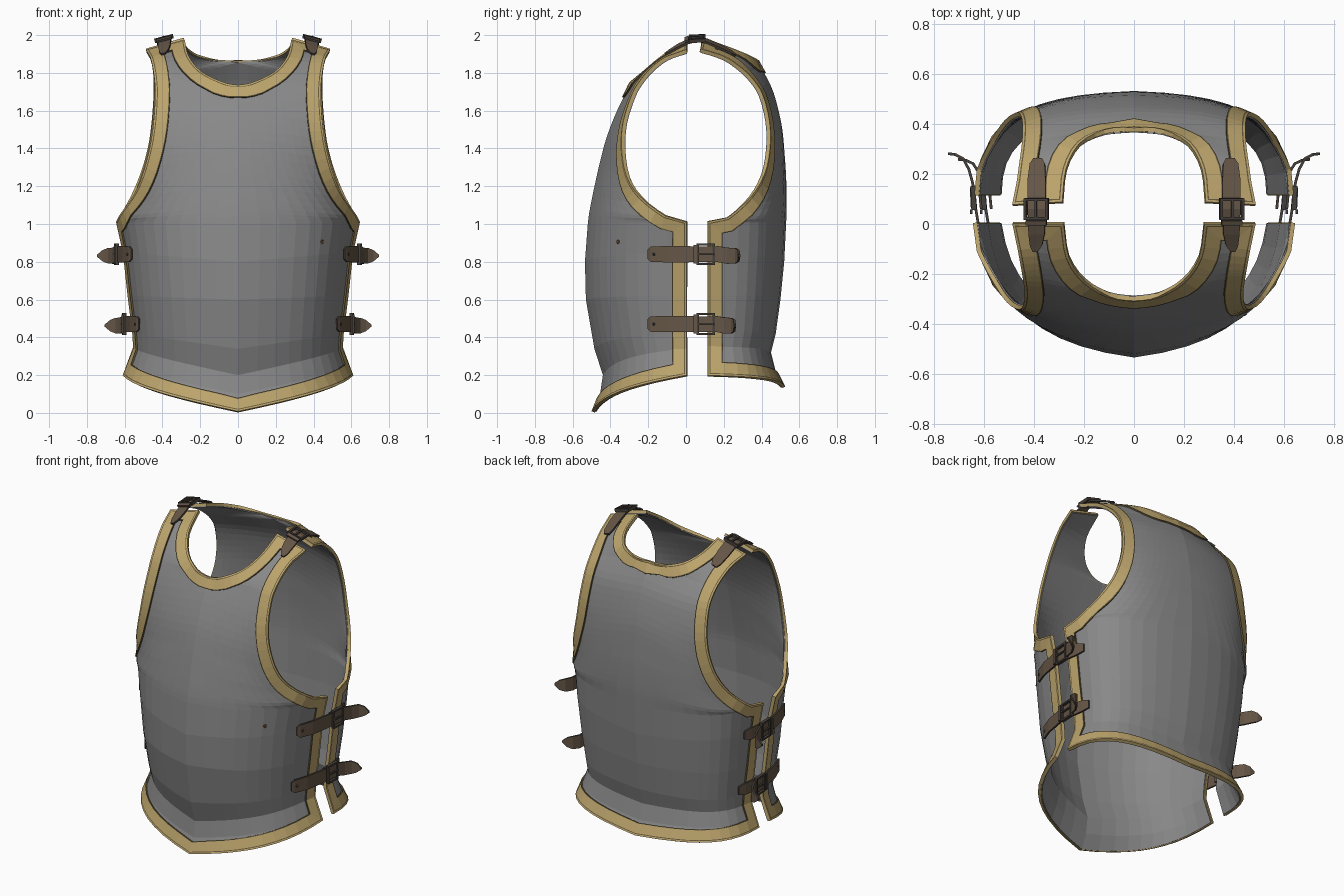
import bpy, bmesh
from mathutils import Vector, Matrix
from mathutils.bvhtree import BVHTree

if "Cube" in bpy.data.objects:
    bpy.data.objects.remove(bpy.data.objects["Cube"])


def material(name, rgb):
    m = bpy.data.materials.new(name)
    m.diffuse_color = (*rgb, 1)
    m.use_nodes = True
    m.node_tree.nodes["Principled BSDF"].inputs["Base Color"].default_value = m.diffuse_color
    return m


STEEL = material("grey steel", (0.25, 0.25, 0.25))
GOLD = material("brass trim", (0.50, 0.37, 0.15))
LINE = material("dark brass line", (0.13, 0.10, 0.045))
LEATHER = material("brown leather", (0.128, 0.091, 0.061))
IRON = material("dark buckle iron", (0.06, 0.05, 0.042))
RUST = material("rust rivet", (0.16, 0.08, 0.04))


def make(name, verts, faces, mats, idx=None, thick=0.0, offset=-1.0, rim=0):
    """Mesh object mirrored across x, optionally thickened."""
    me = bpy.data.meshes.new(name)
    me.from_pydata([tuple(v) for v in verts], [], faces)
    for m in mats:
        me.materials.append(m)
    if idx:
        me.polygons.foreach_set("material_index", idx)
    ob = bpy.data.objects.new(name, me)
    bpy.context.collection.objects.link(ob)
    ob.modifiers.new("mirror", 'MIRROR').merge_threshold = 0.0005
    if thick:
        s = ob.modifiers.new("thickness", 'SOLIDIFY')
        s.thickness, s.offset, s.material_offset_rim = thick, offset, rim


# Each row: centre or neck point, side or armhole point, bulge in x, bulge in z
FRONT = [
    ((0, -.49, .01), (.60, 0, .20), .90, .60), ((0, -.455, .10), (.575, 0, .26), .90, .65),
    ((0, -.44, .20), (.545, 0, .34), .90, .75), ((0, -.485, .34), (.55, 0, .42), .90, .85),
    ((0, -.53, .60), (.575, 0, .62), .90, .9), ((0, -.535, .80), (.60, 0, .85), .90, .9),
    ((0, -.52, 1.0), (.635, 0, 1.01), .88, .9), ((0, -.505, 1.1), (.62, -.11, 1.04), .82, .8),
    ((0, -.48, 1.22), (.55, -.24, 1.14), .75, .7), ((0, -.455, 1.33), (.50, -.31, 1.25), .65, .6),
    ((0, -.42, 1.46), (.46, -.335, 1.40), .60, .6), ((0, -.365, 1.60), (.44, -.325, 1.54), .55, .5),
    ((0, -.30, 1.73), (.432, -.28, 1.68), .55, .5), ((.10, -.285, 1.75), (.435, -.24, 1.75), .5, .5),
    ((.20, -.225, 1.80), (.445, -.18, 1.82), .5, .5), ((.265, -.13, 1.88), (.46, -.10, 1.88), .5, .5),
    ((.285, 0, 1.965), (.48, 0, 1.915), .5, .5)]
BACK = [
    ((0, .515, .14), (.60, .12, .20), 1, .85), ((0, .475, .22), (.575, .12, .27), 1, .9),
    ((0, .45, .32), (.545, .12, .35), 1, 1), ((0, .475, .42), (.55, .12, .43), 1, 1),
    ((0, .50, .60), (.575, .12, .62), 1, 1), ((0, .52, .80), (.60, .12, .85), 1, 1),
    ((0, .53, 1.0), (.63, .12, 1.01), .95, .95), ((0, .533, 1.12), (.62, .22, 1.03), .88, .88),
    ((0, .53, 1.25), (.56, .34, 1.14), .78, .78), ((0, .522, 1.37), (.51, .41, 1.26), .7, .7),
    ((0, .51, 1.50), (.47, .438, 1.40), .62, .6), ((0, .485, 1.62), (.45, .435, 1.54), .6, .6),
    ((0, .45, 1.73), (.44, .40, 1.68), .55, .55), ((0, .38, 1.86), (.44, .35, 1.76), .55, .55),
    ((.12, .37, 1.865), (.445, .29, 1.82), .5, .5), ((.22, .32, 1.89), (.455, .22, 1.87), .5, .5),
    ((.275, .22, 1.93), (.465, .15, 1.90), .5, .5), ((.29, .09, 1.975), (.48, .08, 1.92), .5, .5)]
N = 10
CORNER = 6          # row where the armhole meets the side edge


def spline(pts, i, f, breaks):
    """Catmull-Rom point between pts[i] and pts[i+1], kinked at the breaks."""
    b, c = Vector(pts[i]), Vector(pts[i + 1])
    a = 2 * b - c if i == 0 or i in breaks else Vector(pts[i - 1])
    d = 2 * c - b if i + 2 >= len(pts) or i + 1 in breaks else Vector(pts[i + 2])
    if i in breaks and b.x == 0 and c.x > 0:      # neckline starts level
        a = Vector((-c.x, c.y, c.z))
    return 0.5 * (2 * b + (c - a) * f + (2 * a - 5 * b + 4 * c - d) * f * f
                  + (3 * b - a - 3 * c + d) * f ** 3)


def row_points(c, e, kx, kz, w, ridge):
    """Rational curve from the centre line out to the side."""
    d = e - c
    m = c + Vector((d.x * kx, d.y * (ridge if c.x == 0 else 0.35), d.z * kz))
    pts = []
    for i in range(N + 1):
        t = i / N
        a, b, g = (1 - t) ** 2, 2 * w * t * (1 - t), t * t
        pts.append((c * a + m * b + e * g) / (a + b + g))
    return pts


def plate(name, rows, w, ridge, sign):
    cs, es = [r[0] for r in rows], [r[1] for r in rows]
    neck_row = max(i for i, c in enumerate(cs) if c[0] == 0)
    grid, corner = [], 0
    for i in range(len(rows) - 1):
        steps = 3 if i >= CORNER else 1
        if i == CORNER:
            corner = len(grid)
        for s in range(steps):
            f = s / steps
            c = spline(cs, i, f, {neck_row})
            if i < neck_row or (i == neck_row and s == 0):
                c.x = 0
            e = spline(es, i, f, {CORNER})
            kx, kz = (rows[i][k] * (1 - f) + rows[i + 1][k] * f for k in (2, 3))
            grid.append(row_points(c, e, kx, kz, w, ridge))
    grid.append(row_points(Vector(cs[-1]), Vector(es[-1]), .5, .5, w, ridge))
    verts = [p for r in grid for p in r]
    faces = []
    for j in range(len(grid) - 1):
        for i in range(N):
            a = j * (N + 1) + i
            f = (a, a + 1, a + N + 2, a + N + 1)
            faces.append(f if sign > 0 else f[::-1])
    make(name, verts, faces, [STEEL], thick=0.015)
    tree = BVHTree.FromPolygons(verts, faces)

    # Edge trim: follow the whole border and step inwards on the surface
    neck = [r[0] for r in reversed(grid[:-1]) if r[0].x > 0]
    bottom = [r[0] for r in grid if r[0].x == 0][-1]
    path = grid[0] + [r[-1] for r in grid[1:]] + grid[-1][-2::-1] + neck + [bottom]
    corners = [grid[0][-1], grid[corner][-1], grid[-1][-1], grid[-1][0]]
    path = [p for p in path if any(p is c for c in corners)
            or all((p - c).length > 0.078 for c in corners)]
    steps = [-.005, .004, .009, .067, .073]
    tv, tf, ti = [], [], []
    for i, p in enumerate(path):
        n = tree.find_nearest(p)[1]
        dirs = []
        for a, b in ((i - 1, i), (i, i + 1)):
            if a >= 0 and b < len(path):
                dirs.append((n.cross(path[b] - path[a]) * sign).normalized())
        d1, d2 = dirs[0], dirs[-1]
        m = (d1 + d2) / max(0.6, 1 + d1.dot(d2))
        for s in steps:
            q, nn = p + m * s, n
            if s > 0:
                q, nn = tree.find_nearest(q)[:2]
            q = q + nn * 0.009
            if i in (0, len(path) - 1):
                q.x = 0
            tv.append(q)
    k = len(steps)
    for i in range(len(path) - 1):
        for j in range(k - 1):
            a = i * k + j
            f = (a, a + k, a + k + 1, a + 1)
            tf.append(f if sign > 0 else f[::-1])
            ti.append(j % 2)
    make(name + "_trim", tv, tf, [GOLD, LINE], ti, thick=0.018)


plate("front_plate", FRONT, 1.15, 0.13, 1)
plate("back_plate", BACK, 1.25, 0.06, -1)


def strap(name, pts, widths, across):
    """Leather ribbon along a path, with dark cut edges."""
    across = Vector(across).normalized()
    verts, faces = [], []
    for p, w in zip(pts, widths):
        verts += [Vector(p) - across * w / 2, Vector(p) + across * w / 2]
    for i in range(len(pts) - 1):
        a = 2 * i
        faces.append((a, a + 1, a + 3, a + 2))
    make(name, verts, faces, [LEATHER, IRON], thick=0.011, offset=0, rim=1)


def buckle(name, centre, along, across, length, width):
    """Rectangular frame of four bars with a prong."""
    y = Vector(along).normalized()
    x = Vector(across).normalized()
    z = x.cross(y).normalized()
    place = Matrix.Translation(centre) @ Matrix((x, y, z)).transposed().to_4x4()
    b = 0.011
    bars = [((width / 2, 0, 0), (b, length, .02)), ((-width / 2, 0, 0), (b, length, .02)),
            ((0, length / 2, 0), (width + b, b, .02)), ((0, -length / 2, 0), (width + b, b, .02)),
            ((0, 0, .008), (b * .8, length, .01))]
    bm = bmesh.new()
    for pos, size in bars:
        bmesh.ops.create_cube(bm, size=1, matrix=place @ Matrix.Translation(pos)
                              @ Matrix.Diagonal((*size, 1)))
    bm.verts.index_update()
    make(name, [v.co.copy() for v in bm.verts],
         [[v.index for v in f.verts] for f in bm.faces], [IRON])
    bm.free()


# Side straps with free curling tips
for label, z, dx, reach in (("upper", .84, 0, 1.0), ("lower", .47, -.04, .85)):
    side = [(.562, -.20), (.574, -.185), (.606, -.10), (.624, 0), (.634, .06), (.640, .13),
            (.648, .17), (.662, .22), (.685, .262), (.715, .278), (.745, .282)]
    pts = []
    for x, y in side:
        r = reach if y > .13 else 1
        pts.append((x + dx, .13 + (y - .13) * r, z - (.008 if y > .2 else 0)))
    strap(label + "_side_strap", pts,
          [.05, .082, .086, .086, .082, .082, .085, .085, .082, .06, .012], (0, 0, 1))
    strap(label + "_back_tab",
          [(.612 + dx, .06, z), (.618 + dx, .12, z), (.606 + dx, .20, z), (.590 + dx, .245, z)],
          [.07, .075, .075, .05], (0, 0, 1))
    buckle(label + "_side_buckle", (.643 + dx, .105, z), (.05, 1, 0), (0, 0, -1), .085, .105)
    strap(label + "_keeper", [(.652 + dx, .04, z), (.652 + dx, .058, z)], [.10, .10], (0, 0, 1))

# Shoulder straps
slope = (.97, 0, -.25)
strap("shoulder_strap",
      [(.385, .262, 1.892), (.387, .24, 1.908), (.39, .17, 1.943), (.39, .11, 1.968),
       (.39, .06, 1.978), (.39, .01, 1.966), (.39, -.04, 1.942), (.392, -.085, 1.915),
       (.395, -.11, 1.90)],
      [.035, .062, .075, .075, .072, .07, .066, .05, .02], slope)
buckle("shoulder_buckle", (.392, .06, 1.982), (0, 1, .05), slope, .075, .09)
strap("shoulder_keeper", [(.392, -.005, 1.974), (.392, .015, 1.982)], [.085, .085], slope)


# Small rivets: strap ends and one on the chest
def rivet(name, pos, r, mat):
    bm = bmesh.new()
    bmesh.ops.create_icosphere(bm, subdivisions=1, radius=r, matrix=Matrix.Translation(pos))
    me = bpy.data.meshes.new(name)
    bm.to_mesh(me)
    bm.free()
    me.materials.append(mat)
    bpy.context.collection.objects.link(bpy.data.objects.new(name, me))


rivet("chest_rivet", (.44, -.355, .905), .016, RUST)
for s in (-1, 1):
    rivet("upper_strap_rivet", (s * .582, -.17, .84), .010, IRON)
    rivet("lower_strap_rivet", (s * .542, -.17, .47), .010, IRON)
